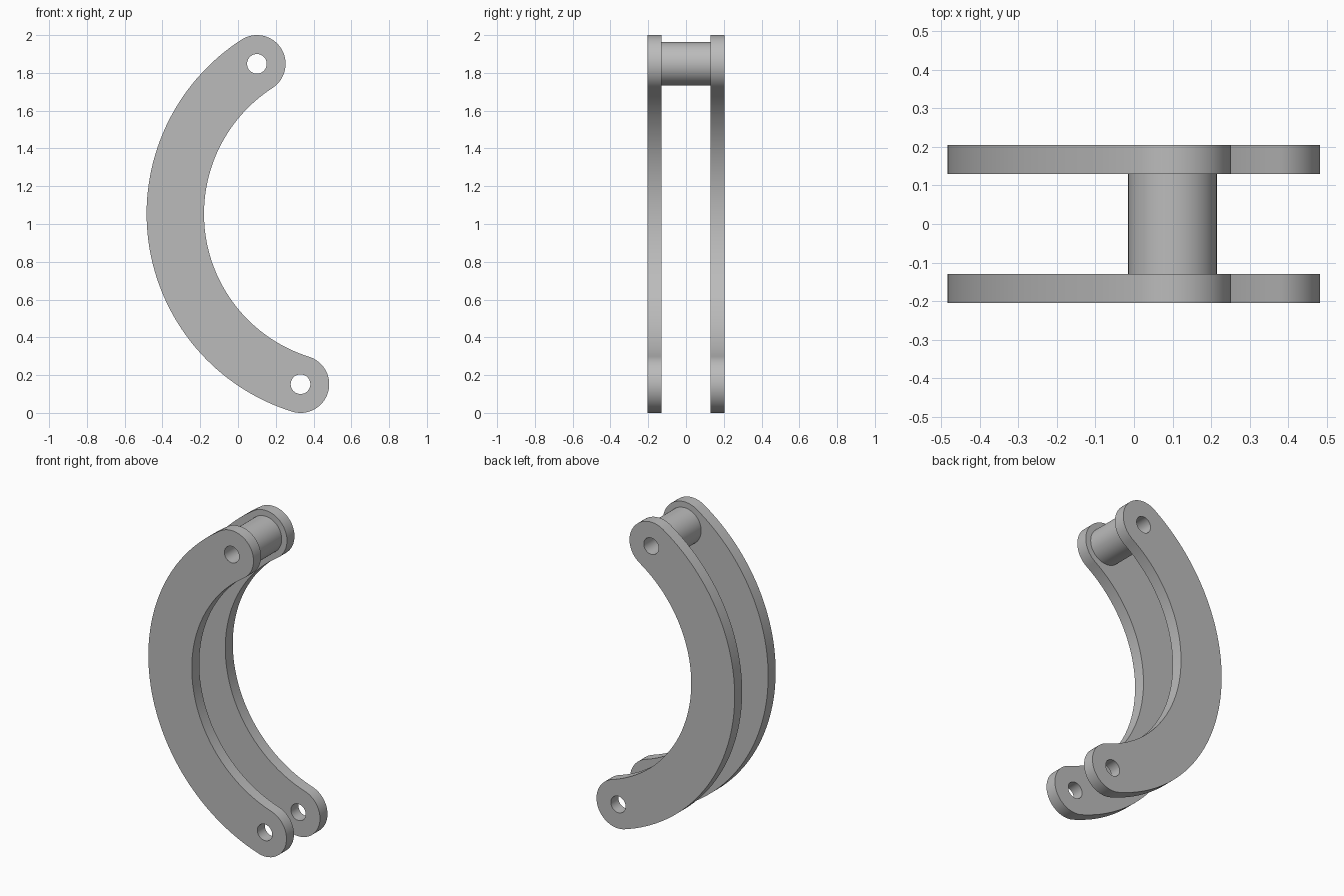
import bpy, bmesh
from math import sin, cos, pi, atan2, radians
from mathutils import Vector

cube = bpy.data.objects.get("Cube")
if cube:
    bpy.data.objects.remove(cube, do_unlink=True)

steel = bpy.data.materials.new("plain_grey")
steel.use_nodes = True
GREY = (0.5, 0.5, 0.5, 1)
steel.diffuse_color = GREY
steel.node_tree.nodes["Principled BSDF"].inputs["Base Color"].default_value = GREY

# Key dimensions, in the x-z plane
TOP = Vector((0.10, 1.848))
BOTTOM = Vector((0.331, 0.152))
CENTRE = Vector((0.613, 1.054))
BEND = 0.945
HALF_WIDTH = 0.152
HOLE = 0.052
PIN = 0.115
INNER_Y, OUTER_Y = 0.13, 0.205


def arc(centre, radius, start, end, steps):
    return [centre + radius * Vector((cos(a), sin(a)))
            for a in (start + (end - start) * i / steps for i in range(steps + 1))]


def circle(centre, radius, steps=48):
    return arc(centre, radius, 0, 2 * pi, steps)[:-1]


def extruded(name, loops, y0, y1):
    """Fill an outline with holes and extrude it along y."""
    bm = bmesh.new()
    edges = []
    for loop in loops:
        vs = [bm.verts.new((p.x, y0, p.y)) for p in loop]
        edges += [bm.edges.new((a, b)) for a, b in zip(vs, vs[1:] + vs[:1])]
    bmesh.ops.triangle_fill(bm, edges=edges, use_beauty=True, normal=(0, -1, 0))
    moved = bmesh.ops.extrude_face_region(bm, geom=bm.faces[:], use_keep_orig=True)
    bmesh.ops.translate(bm, vec=(0, y1 - y0, 0),
                        verts=[v for v in moved["geom"] if isinstance(v, bmesh.types.BMVert)])
    bmesh.ops.recalc_face_normals(bm, faces=bm.faces[:])
    mesh = bpy.data.meshes.new(name)
    bm.to_mesh(mesh)
    bm.free()
    mesh.materials.append(steel)
    mesh.shade_smooth()
    mesh.set_sharp_from_angle(angle=radians(30))
    obj = bpy.data.objects.new(name, mesh)
    bpy.context.collection.objects.link(obj)
    return obj


# Curved link outline: outer arc, bottom cap, inner arc, top cap
a_top = atan2(*(TOP - CENTRE).yx)
a_bottom = atan2(*(BOTTOM - CENTRE).yx) + 2 * pi
outline = (arc(CENTRE, BEND + HALF_WIDTH, a_top, a_bottom, 64)
           + arc(BOTTOM, HALF_WIDTH, a_bottom, a_bottom + pi, 32)[1:-1]
           + arc(CENTRE, BEND - HALF_WIDTH, a_bottom, a_top, 64)
           + arc(TOP, HALF_WIDTH, a_top - pi, a_top, 32)[1:-1])
link_loops = [outline, circle(TOP, HOLE), circle(BOTTOM, HOLE)]

# Two matching link plates
extruded("front_link_plate", link_loops, -OUTER_Y, -INNER_Y)
extruded("back_link_plate", link_loops, INNER_Y, OUTER_Y)

# Hollow spacer between the plates at the top
extruded("spacer_tube", [circle(TOP, PIN, 64), circle(TOP, HOLE)], -INNER_Y, INNER_Y)
